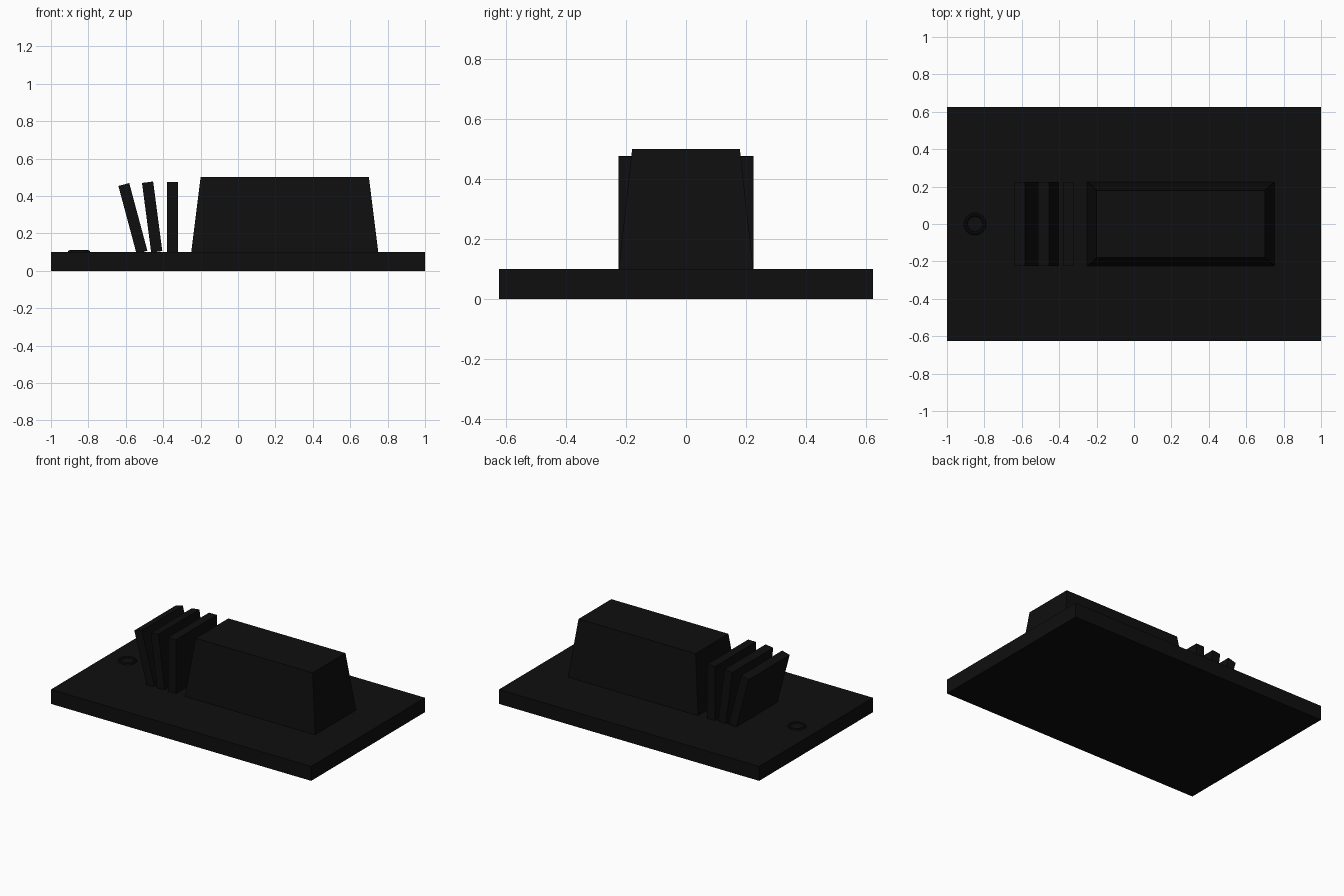
import bpy, bmesh, math

if "Cube" in bpy.data.objects:
    bpy.data.objects.remove(bpy.data.objects["Cube"])

black = bpy.data.materials.new("near black")
black.diffuse_color = (0.0045, 0.0045, 0.0045, 1)
black.use_nodes = True
black.node_tree.nodes["Principled BSDF"].inputs["Base Color"].default_value = black.diffuse_color


def box(name, size, loc, tilt=0.0, top_scale=(1, 1)):
    """Box with optional lean about y and a tapered top."""
    me = bpy.data.meshes.new(name)
    bm = bmesh.new()
    bmesh.ops.create_cube(bm, size=1)
    for v in bm.verts:
        top = v.co.z > 0
        v.co.x *= size[0] * (top_scale[0] if top else 1)
        v.co.y *= size[1] * (top_scale[1] if top else 1)
        v.co.z *= size[2]
    bm.to_mesh(me)
    bm.free()
    me.materials.append(black)
    ob = bpy.data.objects.new(name, me)
    ob.location = loc
    ob.rotation_euler.y = math.radians(tilt)
    bpy.context.collection.objects.link(ob)
    return ob


# Base plate
box("base_plate", (2, 1.25, 0.1), (0, 0, 0.05))

# Tapered main block
box("main_block", (1.0, 0.45, 0.4), (0.25, 0, 0.3), top_scale=(0.9, 0.8))

# Fanned upright slabs, leaning further to the left
for i, (x, z, tilt) in enumerate([(-0.35, 0.2875, 0), (-0.459, 0.2875, -7.5), (-0.562, 0.28, -15)]):
    box(f"slab_{i + 1}", (0.06, 0.45, 0.375), (x, 0, z), tilt)

# Small ring half sunk in the plate
bpy.ops.mesh.primitive_torus_add(major_radius=0.05, minor_radius=0.01, major_segments=16,
                                 minor_segments=8, location=(-0.85, 0, 0.1))
ring = bpy.context.object
ring.name = "small_ring"
ring.data.materials.append(black)
